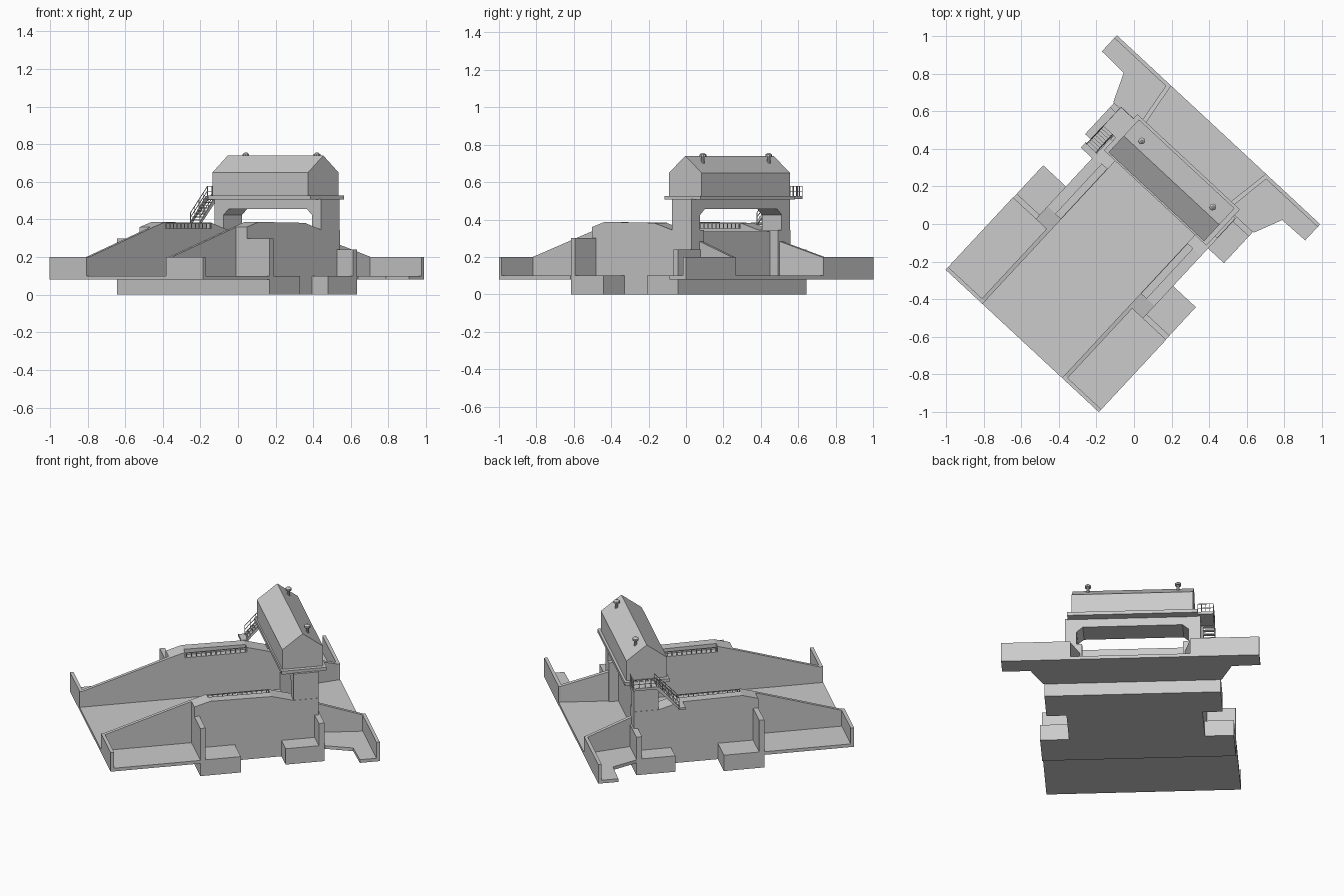
import bpy, bmesh, math
from mathutils import Matrix, Vector

if "Cube" in bpy.data.objects:
    bpy.data.objects.remove(bpy.data.objects["Cube"])

# Local frame: u across the channel, v along the flow, turned on the ground plane
ANG = math.radians(-42.9)
PLACE = Matrix.Rotation(ANG, 4, 'Z') @ Matrix.Translation((-0.012, 0, 0))


def finish(name, bm):
    bmesh.ops.recalc_face_normals(bm, faces=bm.faces)
    bm.transform(PLACE)
    me = bpy.data.meshes.new(name)
    bm.to_mesh(me)
    bm.free()
    ob = bpy.data.objects.new(name, me)
    bpy.context.collection.objects.link(ob)
    return ob


def add_prism(bm, pts, axis, a, b):
    """Extrude a 2D outline along axis: u -> (v,z), v -> (u,z), z -> (u,v)."""
    def at(p, t):
        return {'u': (t, p[0], p[1]), 'v': (p[0], t, p[1]), 'z': (p[0], p[1], t)}[axis]
    lo = [bm.verts.new(at(p, a)) for p in pts]
    hi = [bm.verts.new(at(p, b)) for p in pts]
    bm.faces.new(lo)
    bm.faces.new(hi)
    n = len(pts)
    for i in range(n):
        j = (i + 1) % n
        bm.faces.new((lo[i], lo[j], hi[j], hi[i]))


def prism(name, pts, axis, a, b):
    bm = bmesh.new()
    add_prism(bm, pts, axis, a, b)
    return finish(name, bm)


def add_box(bm, u0, u1, v0, v1, z0, z1):
    add_prism(bm, [(u0, v0), (u1, v0), (u1, v1), (u0, v1)], 'z', z0, z1)


def box(name, *d):
    bm = bmesh.new()
    add_box(bm, *d)
    return finish(name, bm)


def add_bar(bm, p, q, w=0.004):
    p, q = Vector(p), Vector(q)
    d = q - p
    m = Matrix.Translation((p + q) / 2) @ d.to_track_quat('Z', 'Y').to_matrix().to_4x4()
    bmesh.ops.create_cube(bm, size=1, matrix=m @ Matrix.Diagonal((w, w, d.length, 1)))


# Foundation and aprons
box("foundation", -0.389, 0.389, -0.336, 0.40, 0, 0.1)
box("upstream_apron", -0.556, 0.556, -0.86, -0.336, 0.08, 0.1)
half = [(0.51, 0.40), (0.575, 0.552), (0.738, 0.556), (0.738, 0.673)]
prism("downstream_apron", half + [(-u, v) for u, v in reversed(half)], 'z', 0.08, 0.1)

# Abutment walls, pads and wings on both sides
for s, side in ((1, "right"), (-1, "left")):
    box(f"upstream_pad_{side}", s*0.38, s*0.554, -0.336, -0.10, 0, 0.1)
    box(f"downstream_pad_{side}", s*0.38, s*0.504, 0.173, 0.40, 0, 0.1)
    top = [(0.39, 0.345), (0.245, 0.345), (0.117, 0.382)]
    front = [(-0.244, 0.387), (-0.336, 0.36)]
    base = [(-0.336, 0.09), (0.39, 0.09)]
    prism(f"abutment_outer_{side}", base + top + front, 'u', s*0.33, s*0.389)
    notch = [(0.117, 0.352), (-0.244, 0.352)]
    prism(f"abutment_inner_{side}", base + top + notch + front, 'u', s*0.289, s*0.33)

    # Low railing along the wall notch
    bm = bmesh.new()
    u = s*0.291
    add_bar(bm, (u, -0.244, 0.381), (u, 0.117, 0.381))
    for i in range(13):
        v = -0.235 + i*0.0285
        add_bar(bm, (u, v, 0.352), (u, v, 0.381))
    finish(f"notch_railing_{side}", bm)

    # Upstream wing, end wall and cross wall
    prism(f"upstream_wing_{side}", [(-0.86, 0.1), (-0.336, 0.1), (-0.336, 0.36), (-0.84, 0.2), (-0.86, 0.2)],
          'u', s*0.289, s*0.311)
    box(f"upstream_end_wall_{side}", s*0.289, s*0.556, -0.86, -0.84, 0.09, 0.2)
    box(f"upstream_cross_wall_{side}", s*0.31, s*0.554, -0.336, -0.306, 0.09, 0.3)

    # Downstream flared wing, end wall and cross wall
    bm = bmesh.new()
    pl = [(0.30, 0.385, 0.285), (0.325, 0.385, 0.285), (0.365, 0.66, 0.2), (0.342, 0.66, 0.2)]
    lo = [bm.verts.new((s*a, b, 0.09)) for a, b, _ in pl]
    hi = [bm.verts.new((s*a, b, c)) for a, b, c in pl]
    bm.faces.new(lo)
    bm.faces.new(hi)
    for i in range(4):
        bm.faces.new((lo[i], lo[i-1], hi[i-1], hi[i]))
    finish(f"downstream_wing_{side}", bm)
    box(f"downstream_end_wall_{side}", s*0.342, s*0.738, 0.653, 0.673, 0.09, 0.2)
    box(f"downstream_cross_wall_{side}", s*0.31, s*0.504, 0.367, 0.40, 0.09, 0.24)

# Gate leaf between the abutments
box("gate_leaf", -0.295, 0.295, 0.31, 0.335, 0.09, 0.335)

# Portal tower with chamfered opening
right = [(0.32, 0.30), (0.32, 0.425), (0.285, 0.455)]
prism("tower_portal", [(-0.387, 0.30), (-0.387, 0.51), (0.387, 0.51), (0.387, 0.30)] + right
      + [(-u, z) for u, z in reversed(right)], 'v', 0.245, 0.39)
box("deck", -0.372, 0.372, 0.178, 0.44, 0.506, 0.527)

# Gatehouse with gable roof
prism("gatehouse", [(0.187, 0.525), (0.425, 0.525), (0.425, 0.65), (0.306, 0.74), (0.187, 0.65)],
      'u', -0.347, 0.347)
for n, u in enumerate((-0.258, 0.258)):
    bm = bmesh.new()
    for r1, r2, z0, z1 in ((0.009, 0.009, 0.695, 0.738), (0.018, 0.018, 0.735, 0.747), (0.018, 0.006, 0.747, 0.756)):
        bmesh.ops.create_cone(bm, cap_ends=True, segments=10, radius1=r1, radius2=r2, depth=z1 - z0,
                              matrix=Matrix.Translation((u, 0.352, (z0 + z1)/2)))
    finish(f"roof_vent_{n}", bm)

# Stair landings
U0, U1 = -0.462, -0.395
box("upper_landing", U0, -0.36, 0.27, 0.41, 0.510, 0.525)
box("lower_landing", -0.472, -0.385, 0.105, 0.145, 0.37, 0.384)

# Stair treads and stringers
bm = bmesh.new()
N = 8
for i in range(N):
    v = 0.14 + 0.13*i/N
    z = 0.385 + 0.14*(i + 1)/(N + 1)
    add_box(bm, U0, U1, v, v + 0.02, z - 0.005, z)
for u in (U0, U1):
    add_prism(bm, [(0.13, 0.375), (0.145, 0.375), (0.275, 0.51), (0.275, 0.525), (0.26, 0.525)],
              'u', u - 0.003, u + 0.003)
finish("stairs", bm)

# Stair and landing railings
bm = bmesh.new()
for u in (U0, U1):
    for h in (0.028, 0.052):
        add_bar(bm, (u, 0.14, 0.385 + h), (u, 0.272, 0.525 + h), 0.003)
    for i in range(5):
        t = i/4
        v, z = 0.14 + 0.132*t, 0.385 + 0.14*t
        add_bar(bm, (u, v, z - 0.01), (u, v, z + 0.052), 0.003)
corner = [(U0, 0.272), (U0, 0.408), (-0.372, 0.408)]
for (a, b), (c, d) in zip(corner, corner[1:]):
    for h in (0.55, 0.577):
        add_bar(bm, (a, b, h), (c, d, h), 0.003)
    for i in range(5):
        x, y = a + (c - a)*i/4, b + (d - b)*i/4
        add_bar(bm, (x, y, 0.52), (x, y, 0.577), 0.003)
finish("stair_railing", bm)
